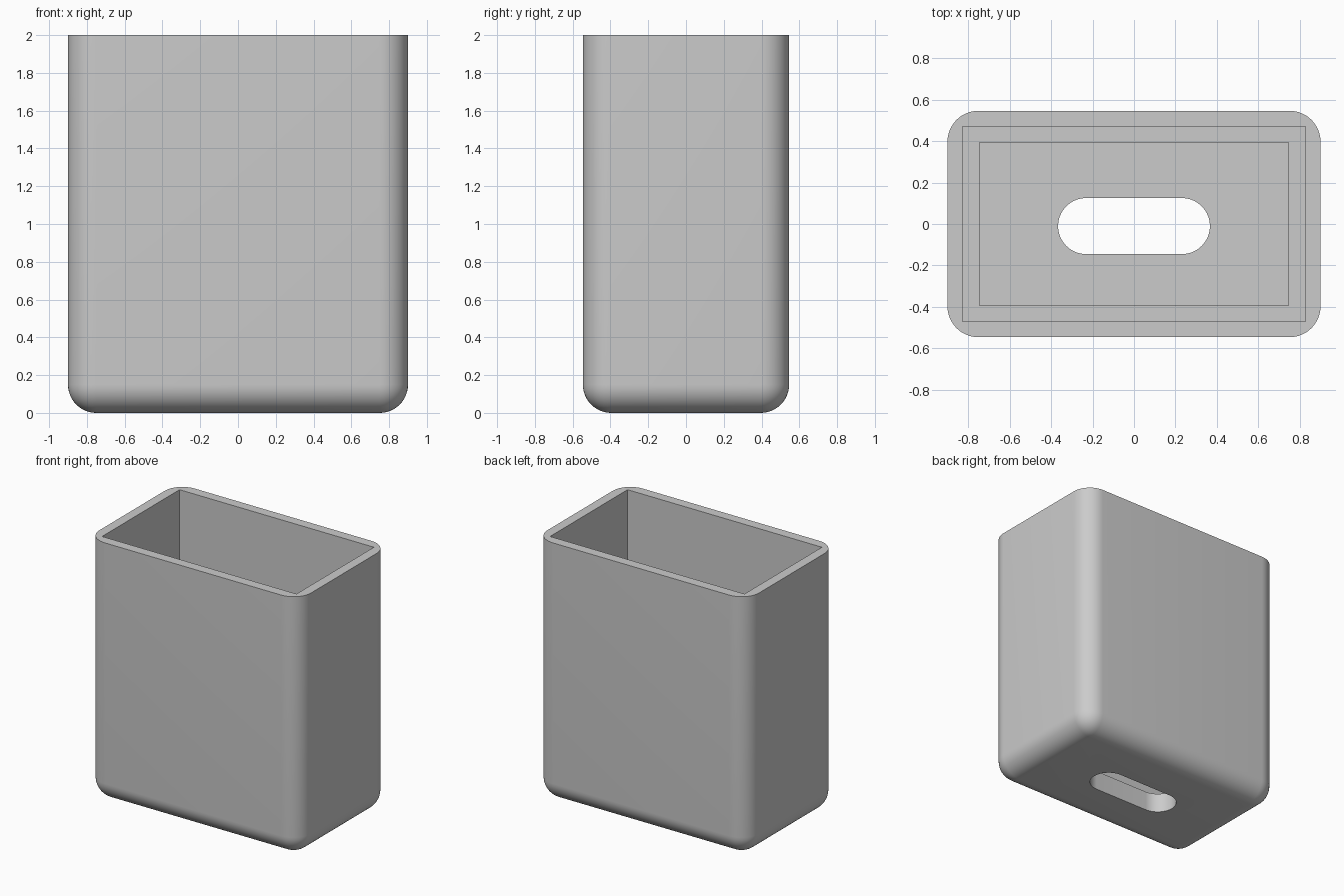
import bpy
import bmesh
import math
from mathutils import Matrix

default = bpy.data.objects.get("Cube")
if default:
    bpy.data.objects.remove(default, do_unlink=True)

HALF_X, HALF_Y, HEIGHT = 0.9, 0.546, 2.0
RADIUS, FLOOR, LEDGE = 0.15, 0.15, 0.3

grey = bpy.data.materials.new("light_grey")
grey.use_nodes = True
grey.diffuse_color = (0.6, 0.6, 0.6, 1)
grey.node_tree.nodes["Principled BSDF"].inputs["Base Color"].default_value = grey.diffuse_color


def box(name, hx, hy, z0, z1, y=0, pick=None, radius=0, segments=12):
    """Box with rounding on the edges chosen by pick(edge)."""
    bm = bmesh.new()
    bmesh.ops.create_cube(bm, size=1, matrix=Matrix.Translation((0, y, (z0 + z1) / 2))
                          @ Matrix.Diagonal((2 * hx, 2 * hy, z1 - z0, 1)))
    if pick:
        bmesh.ops.bevel(bm, geom=[e for e in bm.edges if pick(e)], offset=radius,
                        segments=segments, profile=0.5, affect='EDGES')
    mesh = bpy.data.meshes.new(name)
    bm.to_mesh(mesh)
    bm.free()
    mesh.materials.append(grey)
    obj = bpy.data.objects.new(name, mesh)
    bpy.context.collection.objects.link(obj)
    return obj


def upright(e):
    return abs(e.verts[0].co.z - e.verts[1].co.z) > 0.01


def below_rim(e):
    return min(v.co.z for v in e.verts) < 0.01


# Outer shell, rounded everywhere except at the rim
holder = box("holder_body", HALF_X, HALF_Y, 0, HEIGHT, pick=below_rim, radius=RADIUS)

# Wide pocket, narrower pocket below the ledge, and rounded slot through the floor
cutters = [
    box("upper_pocket_cutter", 0.826, 0.47, LEDGE, HEIGHT + 0.2),
    box("lower_pocket_cutter", 0.745, 0.393, FLOOR, LEDGE + 0.1),
    box("floor_slot_cutter", 0.366, 0.135, -0.1, FLOOR + 0.05, y=-0.01,
        pick=upright, radius=0.1349, segments=16),
]
for cutter in cutters:
    cutter.hide_render = True
    cutter.hide_viewport = True
    cut = holder.modifiers.new(cutter.name, 'BOOLEAN')
    cut.operation = 'DIFFERENCE'
    cut.solver = 'EXACT'
    cut.object = cutter

# Bake the cuts, then remove the cutters
bpy.context.view_layer.update()
depsgraph = bpy.context.evaluated_depsgraph_get()
result = bpy.data.meshes.new_from_object(holder.evaluated_get(depsgraph))
holder.modifiers.clear()
holder.data = result
for cutter in cutters:
    bpy.data.objects.remove(cutter, do_unlink=True)

# Smooth rounded edges, crisp rim and pocket
bpy.ops.object.select_all(action='DESELECT')
holder.select_set(True)
bpy.context.view_layer.objects.active = holder
bpy.ops.object.shade_smooth_by_angle(angle=math.radians(30))
